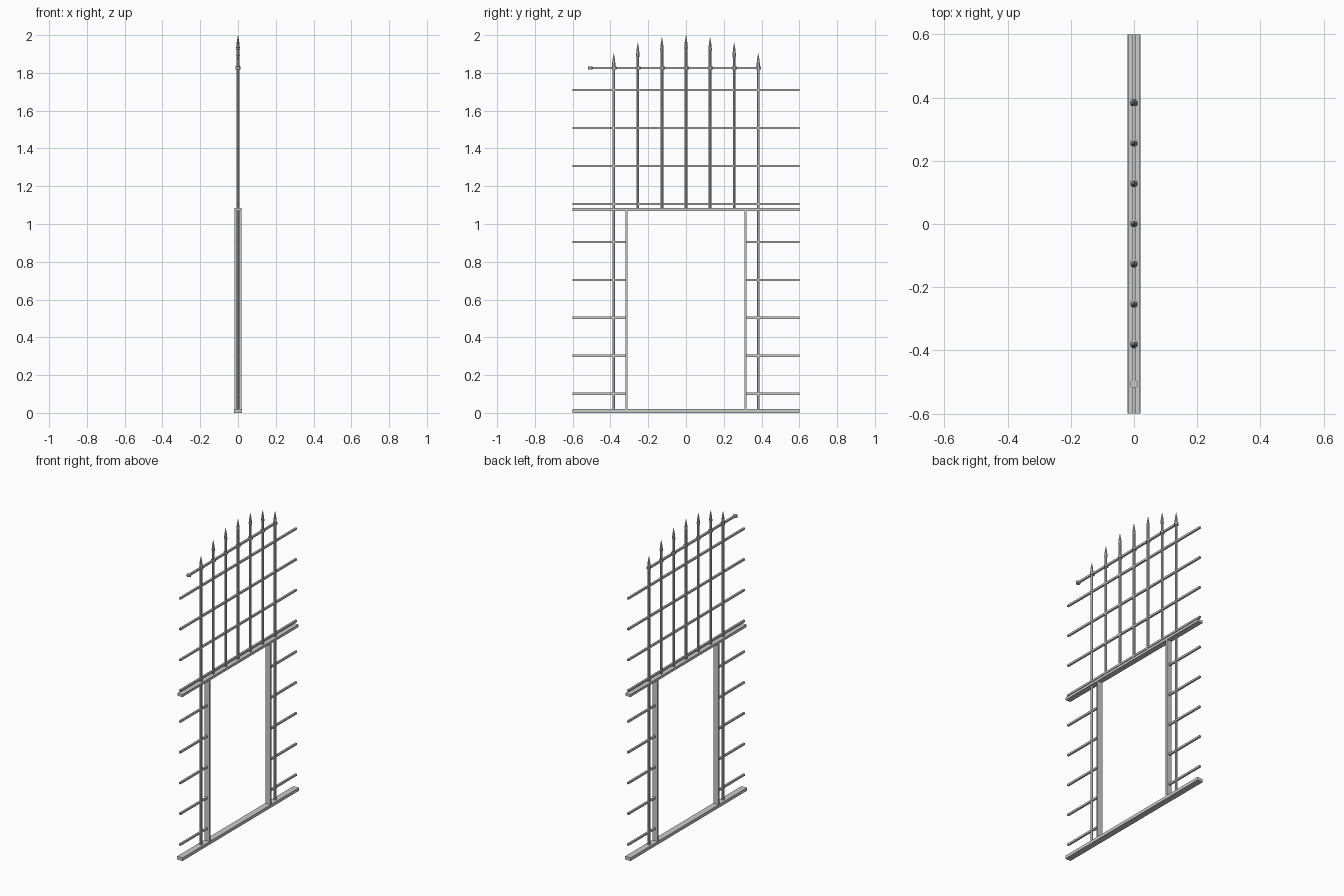
import bpy, bmesh, math
from mathutils import Matrix

if "Cube" in bpy.data.objects:
    bpy.data.objects.remove(bpy.data.objects["Cube"])


def box(name, x, y0, y1, z0, z1):
    """Box centred on x = 0 with half width x."""
    bm = bmesh.new()
    m = Matrix.Translation((0, (y0 + y1) / 2, (z0 + z1) / 2)) @ Matrix.Diagonal((2 * x, y1 - y0, z1 - z0, 1))
    bmesh.ops.create_cube(bm, size=1, matrix=m)
    return finish(name, bm)


def lathe(name, y, profile, sides=8):
    """Closed turned solid from (radius, z) pairs standing at y."""
    bm = bmesh.new()
    rings = []
    for r, z in profile:
        rings.append([bm.verts.new((r * math.cos(a), y + r * math.sin(a), z))
                      for a in ((i + 0.5) * math.tau / sides for i in range(sides))])
    for a, b in zip(rings, rings[1:]):
        for i in range(sides):
            j = (i + 1) % sides
            bm.faces.new((a[i], a[j], b[j], b[i]))
    bm.faces.new(rings[0][::-1])
    bm.faces.new(rings[-1])
    return finish(name, bm)


def finish(name, bm):
    me = bpy.data.meshes.new(name)
    bm.to_mesh(me)
    bm.free()
    ob = bpy.data.objects.new(name, me)
    bpy.context.collection.objects.link(ob)
    return ob


# Frame of the opening
box("sill", 0.02, -0.6, 0.6, 0, 0.02)
box("lintel", 0.018, -0.6, 0.6, 1.07, 1.086)
for s, side in ((-1, "left"), (1, "right")):
    box(side + "_jamb", 0.018, s * 0.315 - 0.006, s * 0.315 + 0.006, 0.02, 1.07)

# Horizontal bars: short ones beside the opening, full ones above it
for i in range(9):
    z = 0.101 + i * 0.201
    if z < 1.07:
        for s, side in ((-1, "left"), (1, "right")):
            ends = sorted((s * 0.32, s * 0.6))
            box(f"{side}_short_bar_{i}", 0.006, *ends, z - 0.006, z + 0.006)
    else:
        box(f"long_bar_{i}", 0.006, -0.6, 0.6, z - 0.006, z + 0.006)

# Upright bars with spear tips following an arch
tips = [2.0, 1.99, 1.96, 1.905]
for i in range(-3, 4):
    top = tips[abs(i)]
    bottom = 0.02 if abs(i) == 3 else 1.086
    lathe(f"upright_{i + 4}", i * 0.1275,
          [(0.008, bottom), (0.008, top - 0.075), (0.0105, top - 0.068), (0.007, top - 0.035), (0.0006, top)])

# Upper tie bar with a collar at each upright and one spare at the end
box("tie_bar", 0.006, -0.51, 0.39, 1.82, 1.832)
for i in range(8):
    y = -0.507 + i * 0.1272
    lathe(f"collar_{i + 1}", y, [(0.014, 1.819), (0.014, 1.833)])
